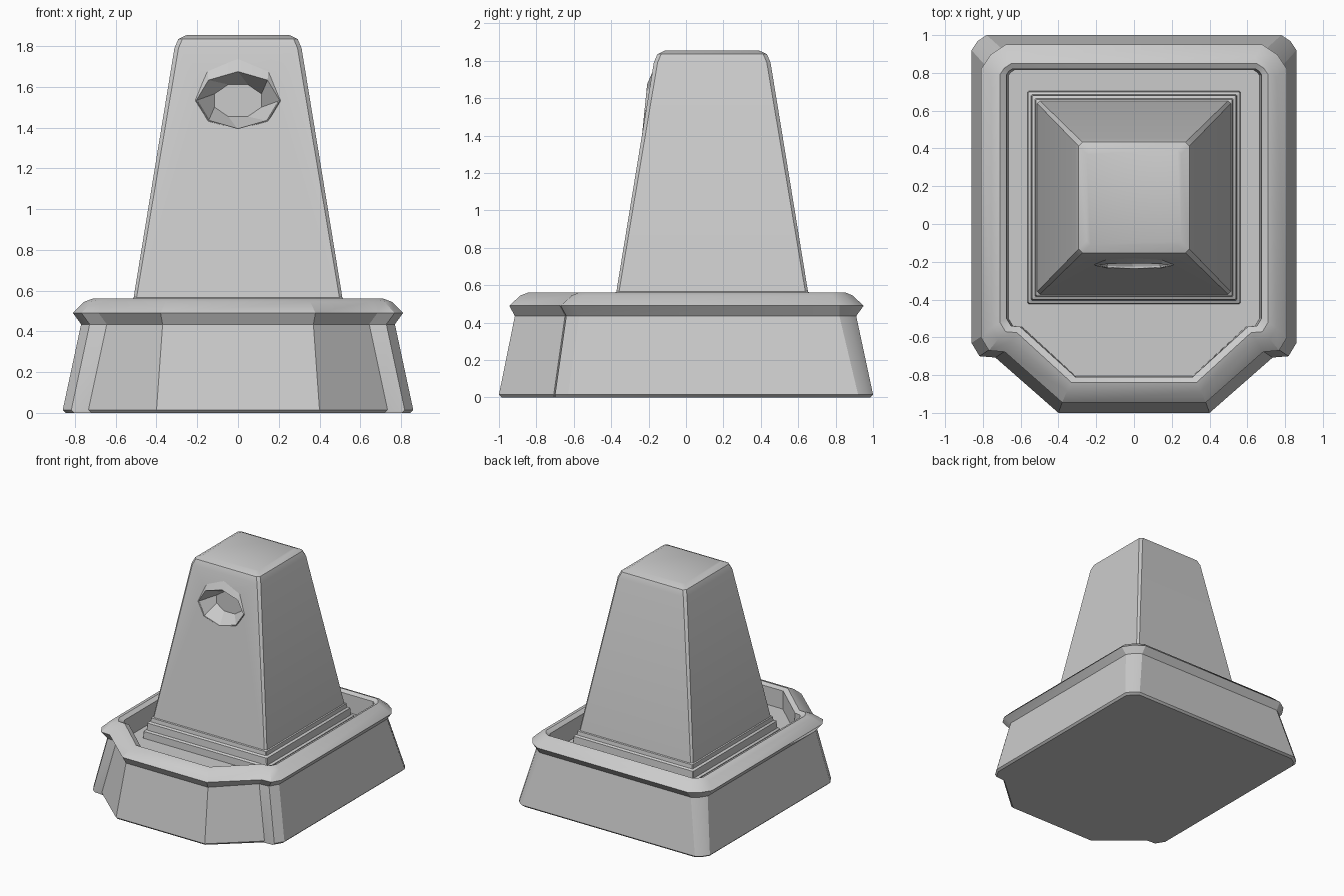
import bpy, bmesh, math

if "Cube" in bpy.data.objects:
    bpy.data.objects.remove(bpy.data.objects["Cube"])


def loft(name, rings):
    """Join equal-sized point rings into a skin with capped ends."""
    bm = bmesh.new()
    rows = [[bm.verts.new(p) for p in ring] for ring in rings]
    n = len(rows[0])
    for a, b in zip(rows, rows[1:]):
        for i in range(n):
            j = (i + 1) % n
            bm.faces.new((a[i], a[j], b[j], b[i]))
    bm.faces.new(rows[0][::-1])
    bm.faces.new(rows[-1])
    bmesh.ops.recalc_face_normals(bm, faces=bm.faces)
    mesh = bpy.data.meshes.new(name)
    bm.to_mesh(mesh)
    bm.free()
    obj = bpy.data.objects.new(name, mesh)
    bpy.context.collection.objects.link(obj)
    return obj


def smooth(obj, angle=25):
    bpy.ops.object.select_all(action='DESELECT')
    obj.select_set(True)
    bpy.context.view_layer.objects.active = obj
    bpy.ops.object.shade_smooth_by_angle(angle=math.radians(angle))


def basin_ring(z, w, front, back, side, fx, d, c):
    """Outline with a faceted bow at the front and clipped back corners."""
    half = [(fx, front), (w - 1.8 * d, side - d * 1.1), (w - 0.6 * d, side - d),
            (w, side), (w, back - c), (w - c * 0.4, back - c * 0.4), (w - c, back)]
    return [(x, y, z) for x, y in half] + [(-x, y, z) for x, y in reversed(half)]


def square_ring(z, h, c):
    """Square with clipped corners, centred on the pillar axis."""
    q = [(h, -h + c), (h, h - c), (h - c, h), (-h + c, h),
         (-h, h - c), (-h, -h + c), (-h + c, -h), (h - c, -h)]
    return [(x, y + 0.14, z) for x, y in q]


# Flared basin with a rolled rim and a sunken floor
basin = loft("basin", [basin_ring(*r) for r in (
    (0.00, 0.845, -0.985, 0.985, -0.63, 0.395, 0.07, 0.08),
    (0.015, 0.86, -1.00, 1.00, -0.63, 0.40, 0.07, 0.08),
    (0.435, 0.77, -0.915, 0.91, -0.57, 0.37, 0.07, 0.09),
    (0.49, 0.81, -0.945, 0.95, -0.60, 0.38, 0.07, 0.13),
    (0.545, 0.755, -0.885, 0.89, -0.55, 0.355, 0.06, 0.11),
    (0.562, 0.71, -0.84, 0.85, -0.52, 0.33, 0.05, 0.06),
    (0.545, 0.675, -0.81, 0.82, -0.50, 0.31, 0.04, 0.03),
    (0.40, 0.665, -0.805, 0.815, -0.50, 0.31, 0.04, 0.03))])
smooth(basin)

# Stepped plinth under the pillar
plinth = loft("plinth", [square_ring(*r) for r in (
    (0.37, 0.565, 0.006), (0.455, 0.56, 0.006), (0.465, 0.545, 0.006),
    (0.52, 0.54, 0.006), (0.53, 0.525, 0.006), (0.56, 0.52, 0.006),
    (0.57, 0.505, 0.006))])
smooth(plinth)

# Tapered pillar
pillar = loft("pillar", [square_ring(*r) for r in (
    (0.50, 0.523, 0.014), (1.79, 0.312, 0.02),
    (1.835, 0.293, 0.02), (1.855, 0.25, 0.02))])


def spout_ring(sx, sz, y_mid, slope, lift=0.0, turn=0.0):
    """Octagon facing the front; upper points may be lifted."""
    pts = []
    for k in range(8):
        a = math.pi * (k / 4 + turn)
        dz = sz * math.sin(a)
        if dz > 0.01:
            dz += lift * math.sin(a)
        pts.append((sx * math.cos(a), y_mid + slope * dz, 1.533 + dz))
    return pts


# Opening in the front of the pillar
cutter = loft("spout_cutter", [spout_ring(0.2, 0.138, -0.4, 0),
                               spout_ring(0.2, 0.138, -0.03, 0)])
cutter.hide_render = True
cutter.hide_set(True)
cut = pillar.modifiers.new("spout", 'BOOLEAN')
cut.object = cutter
cut.solver = 'EXACT'
smooth(pillar)

# Funnel-shaped spout, its upper lip swelling slightly out of the pillar
outer = spout_ring(0.212, 0.146, -0.211, 0.165, 0.07)
lip = spout_ring(0.205, 0.142, -0.222, 0.1)
back = spout_ring(0.125, 0.085, -0.11, 0, 0, 0.125)
back = [back[-1]] + back[:-1]
spout = loft("spout", [outer, lip, back])
# remove the hidden rear cap
bm = bmesh.new()
bm.from_mesh(spout.data)
bm.faces.ensure_lookup_table()
bmesh.ops.delete(bm, geom=[bm.faces[16]], context='FACES')
for f in bm.faces:
    if f.normal.y > 0:
        f.normal_flip()
bm.to_mesh(spout.data)
bm.free()
smooth(spout, 15)
